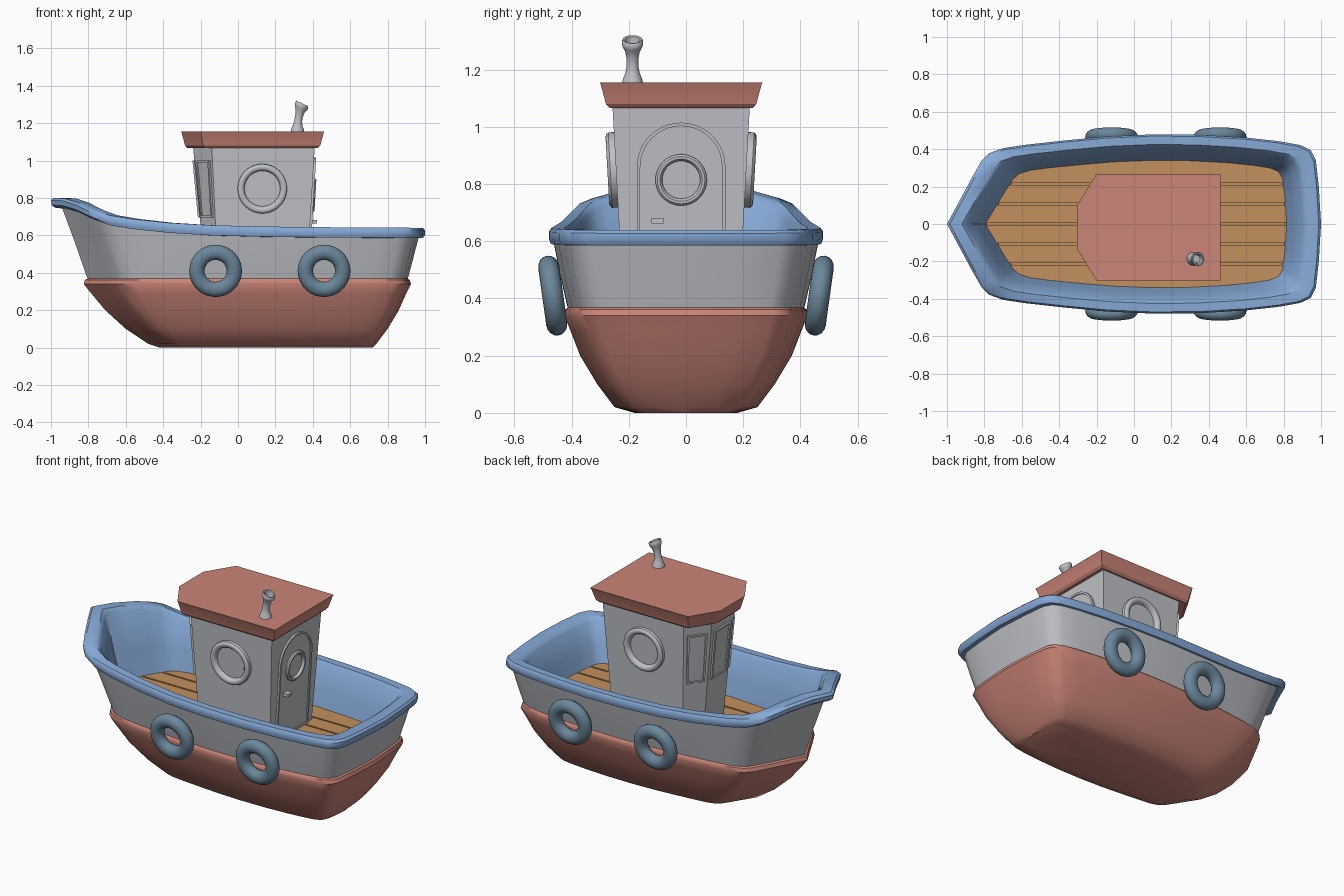
import bpy, bmesh, math
from mathutils import Vector, Matrix

if "Cube" in bpy.data.objects:
    bpy.data.objects.remove(bpy.data.objects["Cube"])


def material(name, rgb):
    m = bpy.data.materials.new(name)
    m.diffuse_color = (*rgb, 1)
    m.use_nodes = True
    m.node_tree.nodes["Principled BSDF"].inputs["Base Color"].default_value = m.diffuse_color
    return m


RED = material("faded red", (0.60, 0.235, 0.19))
GRAY = material("light gray", (0.52, 0.535, 0.57))
BLUE = material("soft blue", (0.24, 0.40, 0.68))
WOOD = material("deck wood", (0.54, 0.28, 0.11))
SLATE = material("slate rubber", (0.15, 0.245, 0.33))


def finish(name, bm, mats, angle=35):
    bmesh.ops.recalc_face_normals(bm, faces=bm.faces[:])
    me = bpy.data.meshes.new(name)
    bm.to_mesh(me)
    bm.free()
    ob = bpy.data.objects.new(name, me)
    bpy.context.collection.objects.link(ob)
    for m in mats:
        me.materials.append(m)
    bpy.ops.object.select_all(action='DESELECT')
    ob.select_set(True)
    bpy.context.view_layer.objects.active = ob
    bpy.ops.object.shade_smooth_by_angle(angle=math.radians(angle))
    return ob


def loft(name, rings, mats, bands=None, angle=35):
    """Skin a list of equal-length rings and cap both ends."""
    bm = bmesh.new()
    vs = [[bm.verts.new(p) for p in r] for r in rings]
    n = len(rings[0])
    for k in range(len(vs) - 1):
        for i in range(n):
            j = (i + 1) % n
            f = bm.faces.new((vs[k][i], vs[k][j], vs[k + 1][j], vs[k + 1][i]))
            f.material_index = bands[k] if bands else 0
    bm.faces.new(vs[0][::-1])
    f = bm.faces.new(vs[-1])
    f.material_index = bands[-1] if bands else 0
    return finish(name, bm, mats, angle)


def lathe(name, origin, normal, profile, mat, n=40):
    """Round part from (radius, distance along normal) pairs."""
    q = Vector(normal).to_track_quat('Z', 'Y')
    rings = [[Vector(origin) + q @ Vector((r * math.cos(a), r * math.sin(a), d))
              for a in (2 * math.pi * i / n for i in range(n))] for r, d in profile]
    return loft(name, rings, [mat], angle=40)


# ---- hull: one plan outline, remapped at each level ----
HALF = [(-1, 0), (-.94, .11), (-.87, .24), (-.815, .335), (-.775, .375), (-.70, .402),
        (-.58, .42), (-.38, .442), (-.15, .464), (.1, .475), (.35, .473), (.6, .458),
        (.78, .438), (.89, .418), (.945, .392), (.972, .34), (.988, .2), (1, 0)]
PLAN = HALF + [(x, -y) for x, y in HALF[-2:0:-1]]
SHEER = [(-1, .80), (-.91, .795), (-.8, .742), (-.72, .71), (-.5, .675),
         (-.2, .655), (.2, .645), (1, .64)]


def sheer(x):
    for (a, za), (b, zb) in zip(SHEER, SHEER[1:]):
        if x <= b:
            return za + (zb - za) * (x - a) / (b - a)
    return SHEER[-1][1]


def hull_ring(bow, stern, half, z):
    return [Vector((bow + (stern - bow) * (x + 1) / 2, y * half / .475,
                    z(x) if callable(z) else z)) for x, y in PLAN]


DECK_Z = .40
levels = [  # bow x, stern x, half width, height, colour of the band above
    (-.42, .72, .18, 0, 0), (-.48, .74, .25, .02, 0), (-.60, .80, .31, .10, 0),
    (-.71, .86, .37, .20, 0), (-.785, .90, .405, .29, 0), (-.825, .925, .425, .34, 0),
    (-.818, .918, .421, .362, 0), (-.805, .908, .414, .368, 1),
    (-.87, .937, .440, lambda x: .368 + .5 * (sheer(x) - .423), 1),
    (-.94, .965, .462, lambda x: sheer(x) - .055, 2),
    (-.975, .988, .474, lambda x: sheer(x) - .054, 2),
    (-.997, 1.0, .479, lambda x: sheer(x) - .038, 2),
    (-1.0, 1.0, .479, lambda x: sheer(x) - .012, 2),
    (-.985, .988, .470, sheer, 2),
    (-.92, .925, .425, sheer, 2),
    (-.895, .90, .408, lambda x: sheer(x) - .02, 2),
    (-.84, .85, .365, lambda x: .42 + .35 * (sheer(x) - .42), 2),
    (-.79, .81, .335, DECK_Z - .02, 3),
]
loft("hull", [hull_ring(*l[:4]) for l in levels], [RED, GRAY, BLUE, WOOD],
     [l[4] for l in levels], angle=40)

# ---- deck planks: deck outline cut into strips with narrow grooves ----
bm = bmesh.new()
cuts = [-.4, -.214, -.107, 0, .107, .214, .4]
for lo, hi in zip(cuts, cuts[1:]):
    strip = bmesh.new()
    strip.faces.new([strip.verts.new(p) for p in hull_ring(-.80, .82, .34, DECK_Z)])
    for y, s in ((lo + .005, -1), (hi - .005, 1)):
        bmesh.ops.bisect_plane(strip, geom=strip.verts[:] + strip.edges[:] + strip.faces[:],
                               plane_co=(0, y, 0), plane_no=(0, s, 0), clear_outer=True)
    for f in strip.faces[:]:
        top = [v.co.copy() for v in f.verts]
        a = [bm.verts.new(p) for p in top]
        b = [bm.verts.new(p - Vector((0, 0, .018))) for p in top]
        bm.faces.new(a)
        bm.faces.new(b[::-1])
        for i in range(len(a)):
            j = (i + 1) % len(a)
            bm.faces.new((a[i], b[i], b[j], a[j]))
    strip.free()
finish("deck_planks", bm, [WOOD])

# ---- cabin and roof: hexagon plan with cut front corners ----
CY = -.017


def hexagon(front, corner, rear, front_half, half, z):
    pts = [(rear, -half), (rear, half), (corner, half), (front, front_half),
           (front, -front_half), (corner, -half)]
    return [Vector((x, y + CY, z)) for x, y in pts]


def cabin_ring(z):
    t = (z - .65) / .42
    return hexagon(-.20 - .04 * t, -.12 - .02 * t, .385 + .025 * t,
                   .10 + .01 * t, .217 + .023 * t, z)


loft("cabin", [cabin_ring(DECK_Z - .01), cabin_ring(1.09)], [GRAY])
loft("roof", [hexagon(-.305 + d, -.20 + d * .6, .462 - d, .117 - d * .4, .285 - d, z)
              for d, z in ((.035, 1.066), (.022, 1.08), (.004, 1.148), (0, 1.156))],
     [RED], angle=25)

# cabin windows on the front and the two cut corners
lo, hi = cabin_ring(.695), cabin_ring(1.0)
for name, i in (("corner_window_left", 2), ("front_window", 3), ("corner_window_right", 4)):
    a, b, c, d = lo[i], lo[i + 1], hi[i + 1], hi[i]
    n = (b - a).cross(d - a).normalized()

    def rect(u, v, off):
        def at(s, t):
            return a.lerp(b, s).lerp(d.lerp(c, s), t) + n * off
        return [at(u, v), at(1 - u, v), at(1 - u, 1 - v), at(u, 1 - v)]
    loft(name, [rect(.13, 0, -.002), rect(.13, 0, .01), rect(.20, .035, .01),
                rect(.20, .035, .002)], [GRAY])

# round side windows
ring = [(.132, -.01), (.132, .02), (.126, .027), (.117, .03), (.106, .028), (.098, .02),
        (.095, .004)]
for name, s in (("side_window_right", -1), ("side_window_left", 1)):
    lathe(name, (.13, CY + s * .228, .85), (0, s, -.055), ring, GRAY)

# arched rear door with round window and handle
def arch(inset, off):
    r, zc = .155 - inset, .86
    pts = [(-r, DECK_Z + inset), (r, DECK_Z + inset)]
    pts += [(r * math.cos(math.pi * i / 20), zc + r * math.sin(math.pi * i / 20))
            for i in range(21)]
    return [Vector((.385 + .06 * (z - .65) + off, y + CY, z)) for y, z in pts]


loft("door", [arch(0, -.002), arch(0, .011), arch(.012, .011), arch(.012, .004)], [GRAY])
lathe("door_window", (.397, CY, .815), (1, 0, -.06),
      [(.09, -.01), (.09, .01), (.083, .017), (.074, .017), (.067, .01), (.066, .002)], GRAY)
bpy.ops.mesh.primitive_cube_add(size=1, location=(.405, -.099, .672))
handle = bpy.context.object
handle.name = "door_handle"
handle.scale = (.035, .042, .018)
bev = handle.modifiers.new("bevel", 'BEVEL')
bev.width = .004
handle.data.materials.append(GRAY)

# ---- smoke pipe: flared tube that leans back as it rises ----
rings = []
for r, h in ((.037, 0), (.033, .02), (.026, .035), (.021, .06), (.021, .09), (.026, .115),
             (.034, .13), (.037, .138), (.037, .15), (.034, .156), (.027, .154), (.021, .12)):
    t = min(h / .15, 1)
    tilt = Matrix.Rotation(math.radians(25) * t, 3, 'Y')
    c = Vector((.318 + .024 * t * t, -.187, 1.15 + h))
    rings.append([c + tilt @ Vector((r * math.cos(k * math.pi / 12),
                                     r * math.sin(k * math.pi / 12), 0)) for k in range(24)])
loft("smoke_pipe", rings, [GRAY], angle=45)

# ---- tyre fenders hanging on both sides ----
for s, side in ((-1, "right"), (1, "left")):
    for x, end in ((-.12, "front"), (.46, "rear")):
        bpy.ops.mesh.primitive_torus_add(
            major_radius=.10, minor_radius=.041, major_segments=40, minor_segments=16,
            location=(x, s * .466, .41), rotation=(math.radians(90 - s * 8), 0, 0))
        ob = bpy.context.object
        ob.name = f"fender_{end}_{side}"
        ob.scale.z = .9
        ob.data.materials.append(SLATE)
        bpy.ops.object.shade_smooth()
